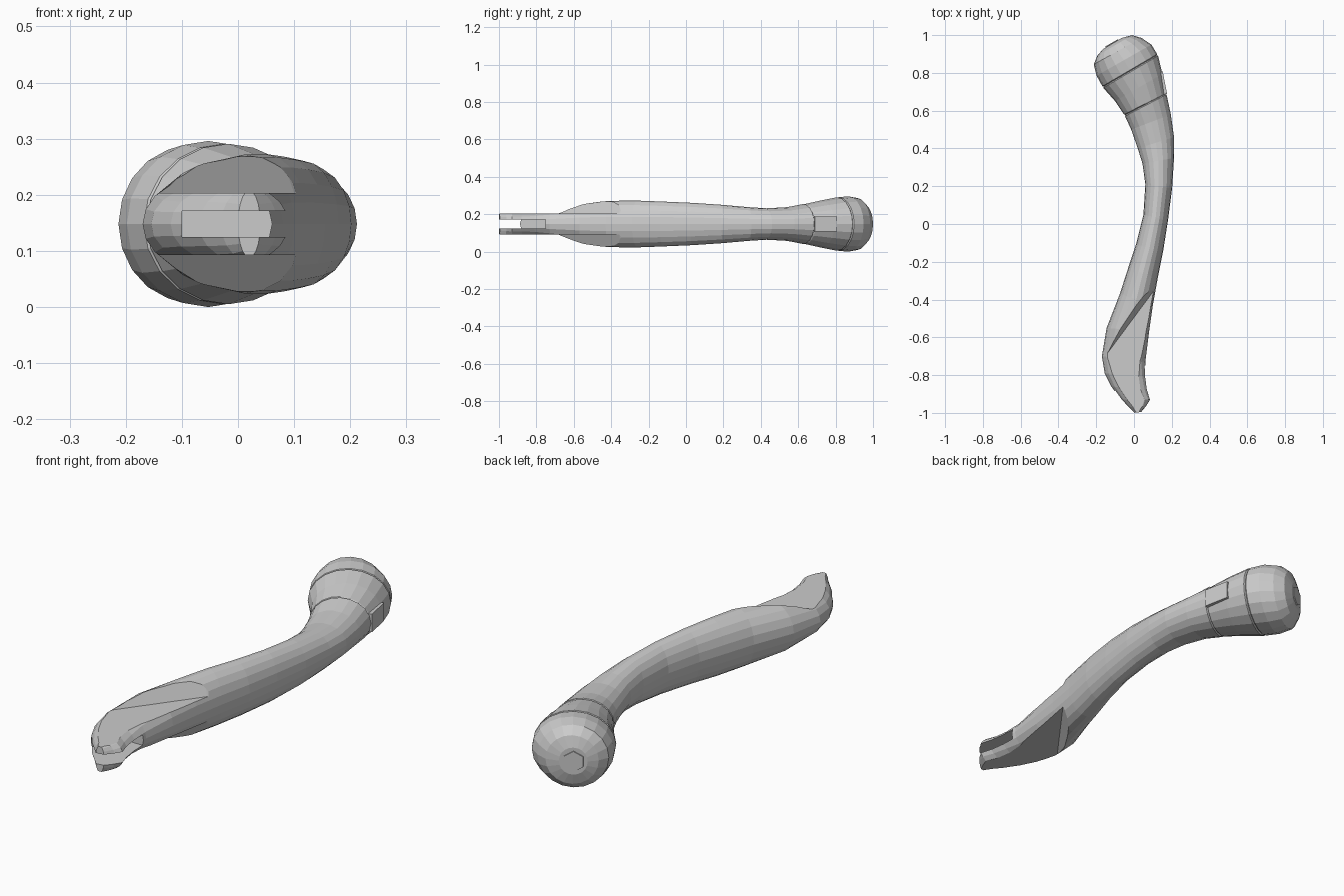
import bpy, bmesh, math
from mathutils import Vector, Matrix

if "Cube" in bpy.data.objects:
    bpy.data.objects.remove(bpy.data.objects["Cube"])

ZC = 0.148      # height of the symmetry plane
SIDES = 20


def new_object(name, bm):
    bmesh.ops.recalc_face_normals(bm, faces=bm.faces)
    me = bpy.data.meshes.new(name)
    bm.to_mesh(me)
    bm.free()
    ob = bpy.data.objects.new(name, me)
    bpy.context.collection.objects.link(ob)
    return ob


def loft(name, stations, cap_start=True, cap_end=True):
    """Elliptical rings spanning left/right outline points, half height h."""
    bm = bmesh.new()
    rings = []
    for lx, ly, rx, ry, h in stations:
        c = Vector(((lx + rx) / 2, (ly + ry) / 2, ZC))
        half = Vector(((rx - lx) / 2, (ry - ly) / 2, 0))
        rings.append([bm.verts.new(c + half * math.cos(a) + Vector((0, 0, h * math.sin(a))))
                      for a in (2 * math.pi * i / SIDES for i in range(SIDES))])
    for a, b in zip(rings, rings[1:]):
        for i in range(SIDES):
            j = (i + 1) % SIDES
            bm.faces.new((a[i], a[j], b[j], b[i]))
    if cap_start:
        bm.faces.new(rings[0])
    if cap_end:
        bm.faces.new(rings[-1])
    return new_object(name, bm)


def moved(st, scale, along):
    """Station scaled about its centre and slid along the knob axis."""
    lx, ly, rx, ry, h = st
    cx, cy = (lx + rx) / 2, (ly + ry) / 2
    dx, dy = -0.5 * along, 0.866 * along
    return (cx + (lx - cx) * scale + dx, cy + (ly - cy) * scale + dy,
            cx + (rx - cx) * scale + dx, cy + (ry - cy) * scale + dy, h * scale)


def cut(target, cutter):
    cutter.hide_render = True
    mod = target.modifiers.new("cut", 'BOOLEAN')
    mod.operation = 'DIFFERENCE'
    mod.solver = 'EXACT'
    mod.object = cutter
    bpy.context.view_layer.objects.active = target
    bpy.ops.object.modifier_apply(modifier=mod.name)
    bpy.data.objects.remove(cutter)


def box(name, size, matrix):
    bm = bmesh.new()
    bmesh.ops.create_cube(bm, size=1, matrix=matrix @ Matrix.Diagonal((*size, 1)))
    return new_object(name, bm)


# Curved handle shaft
seam_low = (-0.05, 0.575, 0.17, 0.69, 0.107)
seam_high = (-0.165, 0.725, 0.125, 0.895, 0.143)
shaft = loft("handle_shaft", [
    (0.0, -1.0, 0.04, -0.995, 0.06),
    (-0.03, -0.97, 0.07, -0.96, 0.065),
    (-0.07, -0.93, 0.09, -0.93, 0.067),
    (-0.12, -0.86, 0.075, -0.88, 0.068),
    (-0.155, -0.79, 0.065, -0.81, 0.072),
    (-0.17, -0.70, 0.06, -0.73, 0.085),
    (-0.145, -0.55, 0.08, -0.57, 0.112),
    (-0.075, -0.37, 0.10, -0.43, 0.124),
    (-0.03, -0.23, 0.125, -0.29, 0.125),
    (0.01, -0.11, 0.155, -0.14, 0.12),
    (0.05, 0.05, 0.18, 0.02, 0.113),
    (0.06, 0.21, 0.202, 0.19, 0.102),
    (0.045, 0.32, 0.212, 0.35, 0.09),
    (0.02, 0.40, 0.212, 0.46, 0.084),
    (-0.015, 0.50, 0.195, 0.58, 0.09),
    moved(seam_low, 1, -0.005),
    moved(seam_low, 0.95, 0)])

# Flat recesses above and below the fork, with sloped walls
outline = [(-0.35, -0.97), (-0.13, -0.67), (0.10, -0.36), (0.13, -0.31),
           (0.3, -0.31), (0.3, -1.2), (-0.35, -1.2)]
for side in (1, -1):
    bm = bmesh.new()
    low = [bm.verts.new((x, y, ZC + side * 0.055)) for x, y in outline]
    high = [bm.verts.new((x - 0.04, y + 0.03, ZC + side * 0.17)) for x, y in outline]
    bm.faces.new(low)
    bm.faces.new(high)
    for i in range(len(low)):
        j = (i + 1) % len(low)
        bm.faces.new((low[i], low[j], high[j], high[i]))
    cut(shaft, new_object("recess_cutter", bm))

# Slot through the fork tip
cut(shaft, box("slot_cutter", (0.4, 0.35, 0.047), Matrix.Translation((0.1, -0.925, ZC))))

# Collar between the two seams
loft("collar", [
    moved(seam_low, 0.95, 0), moved(seam_low, 1, 0.005),
    (-0.10, 0.65, 0.15, 0.795, 0.126),
    moved(seam_high, 1, -0.005), moved(seam_high, 0.96, 0)], False, False)

# Rounded knob
loft("knob", [
    moved(seam_high, 0.96, 0), moved(seam_high, 1, 0.005),
    (-0.198, 0.785, 0.092, 0.95, 0.148),
    (-0.213, 0.845, 0.04, 0.985, 0.139),
    (-0.195, 0.89, -0.01, 1.0, 0.108),
    (-0.165, 0.925, -0.065, 0.985, 0.06)], False, True)

# Hexagonal plug on the knob end
axis = Vector((-0.5, 0.866, 0))
turn = axis.to_track_quat('Z', 'Y').to_matrix().to_4x4()
bm = bmesh.new()
bmesh.ops.create_cone(bm, cap_ends=True, segments=6, radius1=0.045, radius2=0.045, depth=0.02,
                      matrix=Matrix.Translation((-0.114, 0.95, ZC)) @ turn)
new_object("end_plug", bm)

# Tongue of the shaft overlapping the collar on its outer side
box("collar_tongue", (0.03, 0.12, 0.08),
    Matrix.Translation((0.149, 0.745, ZC)) @ Matrix.Rotation(math.radians(11), 4, 'Z'))
